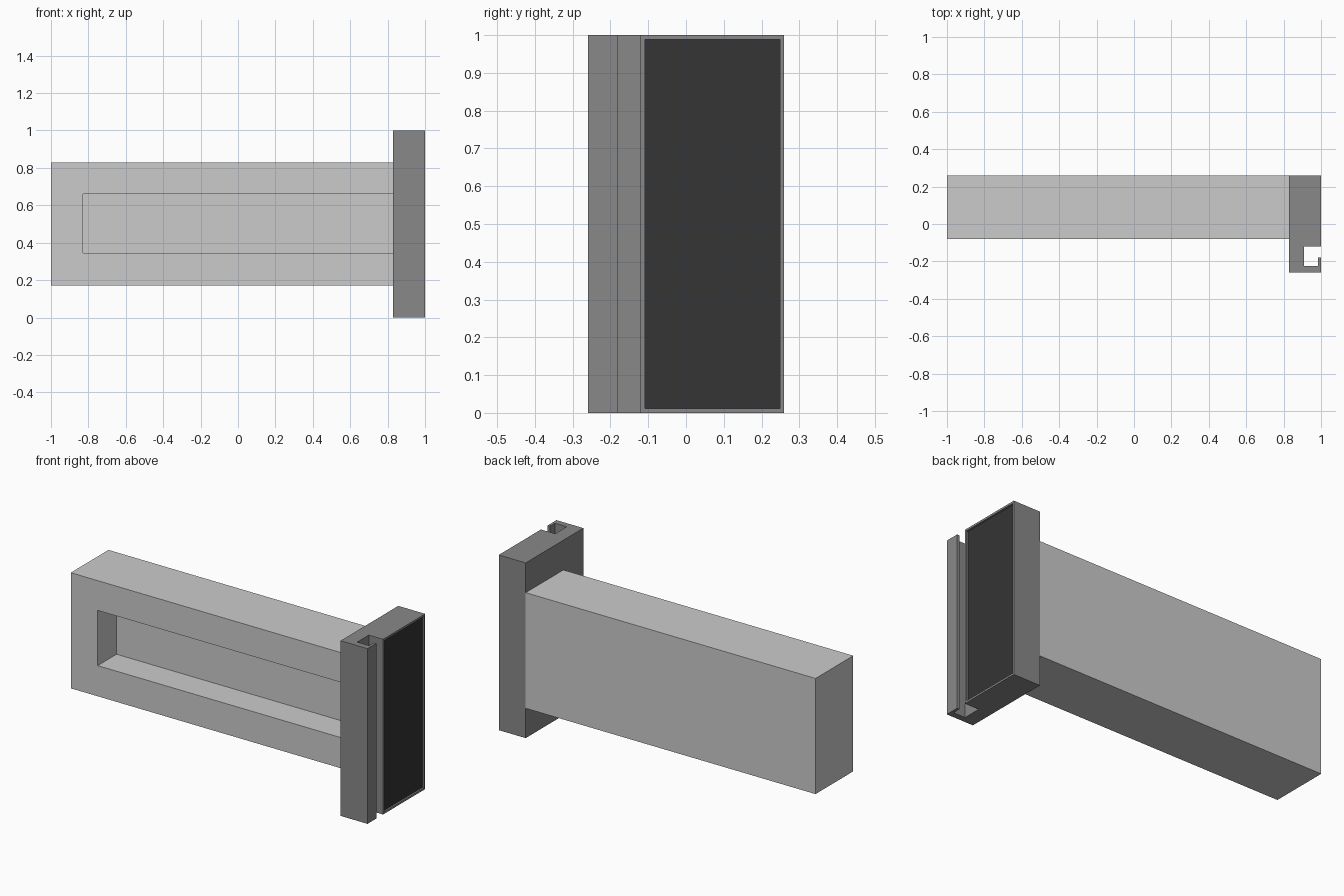
import bpy, bmesh

if "Cube" in bpy.data.objects:
    bpy.data.objects.remove(bpy.data.objects["Cube"])


def material(name, v):
    m = bpy.data.materials.new(name)
    m.diffuse_color = (v, v, v, 1)
    m.use_nodes = True
    m.node_tree.nodes["Principled BSDF"].inputs["Base Color"].default_value = m.diffuse_color
    return m


def finish(name, bm, mat=None):
    bmesh.ops.recalc_face_normals(bm, faces=bm.faces[:])
    me = bpy.data.meshes.new(name)
    bm.to_mesh(me)
    bm.free()
    ob = bpy.data.objects.new(name, me)
    bpy.context.collection.objects.link(ob)
    if mat:
        me.materials.append(mat)
    return ob


def box(name, lo, hi, mat=None):
    bm = bmesh.new()
    bmesh.ops.create_cube(bm, size=1)
    for v in bm.verts:
        v.co = [(a + b) / 2 + c * (b - a) for a, b, c in zip(lo, hi, v.co)]
    return finish(name, bm, mat)


def cut(ob, cutter):
    mod = ob.modifiers.new("cut", 'BOOLEAN')
    mod.operation = 'DIFFERENCE'
    mod.solver = 'EXACT'
    mod.object = cutter
    cutter.hide_render = True
    cutter.hide_set(True)


frame_grey = material("frame_grey", 0.25)
dark = material("dark_panel", 0.035)

# Long housing with a pocket open to the front
housing = box("housing", (-1, -0.08, 0.17), (0.83, 0.26, 0.83))
cut(housing, box("pocket_cutter", (-0.83, -0.3, 0.345), (0.829, 0.09, 0.66)))

# End frame: plan profile with a hooked grip channel, extruded upward
profile = [(0.83, 0.26), (1, 0.26), (1, -0.12), (0.91, -0.12), (0.91, -0.225),
           (0.985, -0.225), (0.985, -0.18), (1, -0.18), (1, -0.26), (0.83, -0.26)]
bm = bmesh.new()
base = bm.faces.new([bm.verts.new((x, y, 0)) for x, y in profile])
top = bmesh.ops.extrude_face_region(bm, geom=[base])["geom"]
bmesh.ops.translate(bm, vec=(0, 0, 1), verts=[v for v in top if isinstance(v, bmesh.types.BMVert)])

# Dark panel inset slightly into the end face
bm.faces.ensure_lookup_table()
bmesh.ops.recalc_face_normals(bm, faces=bm.faces[:])
end = max((f for f in bm.faces if f.normal.x > 0.9), key=lambda f: f.calc_area())
bmesh.ops.inset_region(bm, faces=[end], thickness=0.016)
bmesh.ops.translate(bm, vec=(-0.01, 0, 0),
                    verts=bmesh.ops.extrude_discrete_faces(bm, faces=[end])["faces"][0].verts[:])
for f in bm.faces:
    if f.normal.x > 0.9 and 0.98 < f.calc_center_median().x < 0.995 and f.calc_area() > 0.2:
        f.material_index = 1
frame = finish("end_frame", bm, frame_grey)
frame.data.materials.append(dark)
